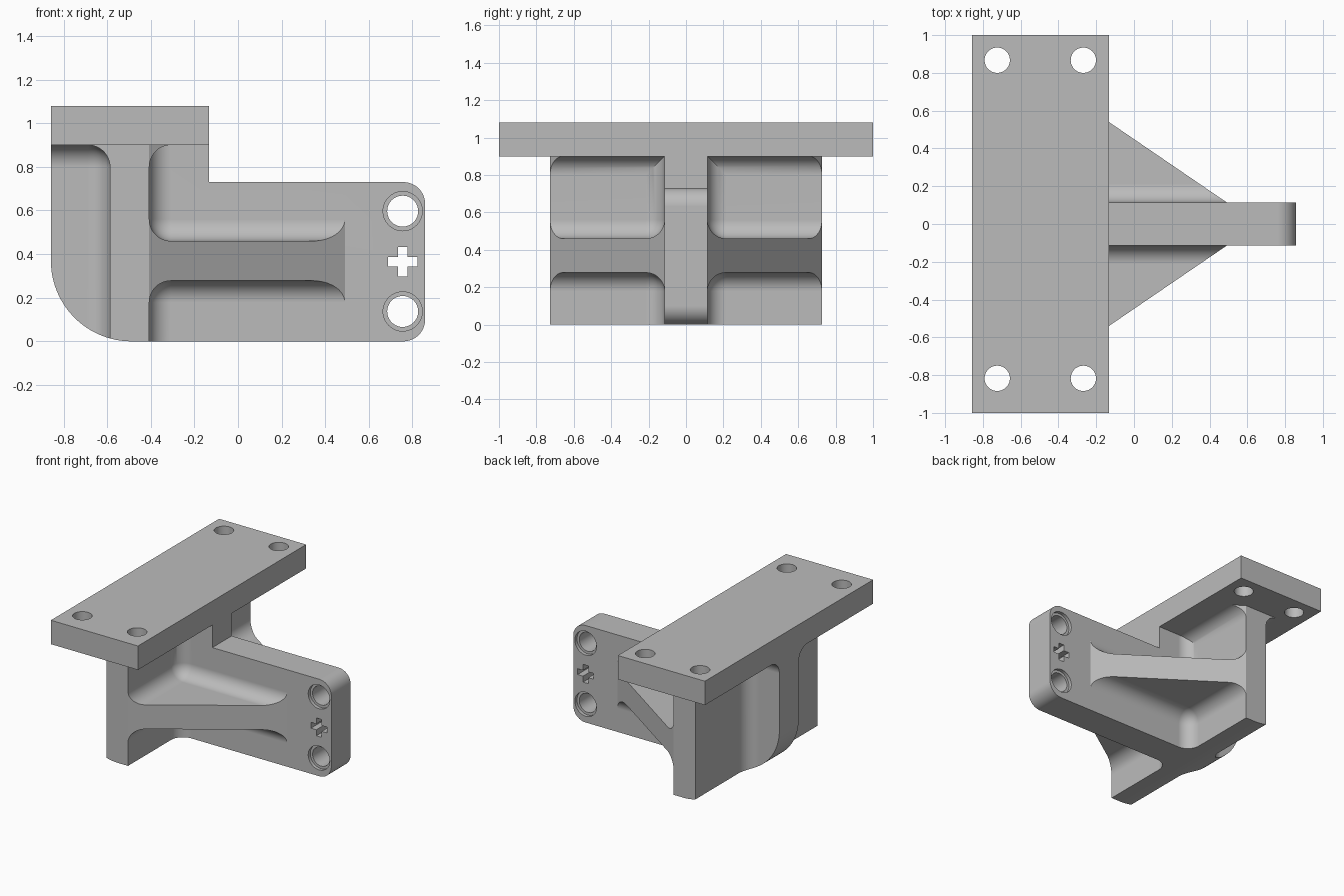
import bpy
import bmesh
from math import cos, sin, radians
from mathutils import Vector

if "Cube" in bpy.data.objects:
    bpy.data.objects.remove(bpy.data.objects["Cube"], do_unlink=True)

# Main dimensions
LEFT, RIGHT = -0.858, 0.858
FLANGE_L, FLANGE_R = -0.587, -0.407
PLATE_R, PLATE_Z, TOP = -0.133, 0.9, 1.08
WEB, WIDE = 0.115, 0.727
RIB_LO, RIB_HI = 0.278, 0.46
FILLET = 0.1


def arc(cx, cy, r, start, end, n):
    steps = [radians(start + (end - start) * i / n) for i in range(n + 1)]
    return [(cx + r * cos(a), cy + r * sin(a)) for a in steps]


def circle(cx, cy, r):
    return arc(cx, cy, r, 0, 360, 40)[:-1]


def finish(name, bm):
    bmesh.ops.recalc_face_normals(bm, faces=bm.faces)
    mesh = bpy.data.meshes.new(name)
    bm.to_mesh(mesh)
    bm.free()
    obj = bpy.data.objects.new(name, mesh)
    bpy.context.collection.objects.link(obj)
    return obj


def prism(name, points, axis, lo, hi):
    """Extrude an (x, z) outline along y, or an (x, y) outline along z."""
    def place(p, d):
        return (p[0], d, p[1]) if axis == "y" else (p[0], p[1], d)
    bm = bmesh.new()
    face = bm.faces.new([bm.verts.new(place(p, lo)) for p in points])
    out = bmesh.ops.extrude_face_region(bm, geom=[face])
    verts = [v for v in out["geom"] if isinstance(v, bmesh.types.BMVert)]
    bmesh.ops.translate(bm, verts=verts, vec=Vector(place((0, 0), hi - lo)))
    return finish(name, bm)


def pocket(name, lo, hi, pairs):
    """Box cutter rounded on the edges where two named planes meet."""
    bm = bmesh.new()
    bmesh.ops.create_cube(bm, size=1)
    for v in bm.verts:
        v.co = [h if c > 0 else l for c, l, h in zip(v.co, lo, hi)]
    chosen = []
    for e in bm.edges:
        mid = (e.verts[0].co + e.verts[1].co) / 2
        if any(all(abs(mid[axis] - value) < 1e-4 for axis, value in pair)
               for pair in pairs):
            chosen.append(e)
    bmesh.ops.bevel(bm, geom=chosen, offset=FILLET, offset_type="OFFSET",
                    segments=12, profile=0.5, affect="EDGES")
    return finish(name, bm)


def combine(target, tool, operation):
    mod = target.modifiers.new(operation, "BOOLEAN")
    mod.operation = operation
    mod.solver = "EXACT"
    mod.object = tool
    bpy.context.view_layer.objects.active = target
    bpy.ops.object.modifier_apply(modifier=mod.name)
    bpy.data.objects.remove(tool, do_unlink=True)


# Side outline of the arm, running up into the plate
outline = (arc(LEFT + 0.37, 0.37, 0.37, 180, 270, 24)
           + arc(RIGHT - 0.1, 0.1, 0.1, 270, 360, 12)
           + arc(RIGHT - 0.1, 0.63, 0.1, 0, 90, 12)
           + [(PLATE_R, 0.73), (PLATE_R, 1.0), (LEFT, 1.0)])
bracket = prism("bracket", outline, "y", -0.9, 0.9)

# Plan outline: full width at the flange, tapering to the web
half = [(-1, WIDE), (FLANGE_R, WIDE), (0.49, WEB), (1, WEB)]
plan = half + [(x, -y) for x, y in reversed(half)]
combine(bracket, prism("plan_trim", plan, "z", -0.5, 1.5), "INTERSECT")

# Rounded pockets on both sides leave the flange, web and rib
for side in (1, -1):
    web = (1, side * WEB)
    y0, y1 = sorted((side * WEB, side * 1.2))
    front, back = (0, FLANGE_R), (0, FLANGE_L)
    under, rib_top, rib_base = (2, PLATE_Z), (2, RIB_HI), (2, RIB_LO)
    cutters = [
        pocket("upper_pocket", (FLANGE_R, y0, RIB_HI), (1.2, y1, PLATE_Z),
               [(front, web), (web, rib_top), (front, rib_top), (front, under)]),
        pocket("lower_pocket", (FLANGE_R, y0, -0.5), (1.2, y1, RIB_LO),
               [(front, web), (web, rib_base), (front, rib_base)]),
        pocket("rear_pocket", (-1.2, y0, -0.5), (FLANGE_L, y1, PLATE_Z),
               [(back, web), (back, under), (web, under)]),
    ]
    for cutter in cutters:
        combine(bracket, cutter, "DIFFERENCE")

# Mounting plate
plate = [(LEFT, -1), (PLATE_R, -1), (PLATE_R, 1), (LEFT, 1)]
combine(bracket, prism("plate", plate, "z", PLATE_Z, TOP), "UNION")

# Plate screw holes
for x in (-0.724, -0.268):
    for y in (0.867, -0.817):
        hole = prism("screw_hole", circle(x, y, 0.067), "z", 0.8, 1.2)
        combine(bracket, hole, "DIFFERENCE")

# Pin holes with shallow counterbores on both sides
HOLE_X = 0.755
for z in (0.137, 0.597):
    combine(bracket, prism("pin_hole", circle(HOLE_X, z, 0.071), "y", -0.3, 0.3),
            "DIFFERENCE")
    for lo, hi in ((-0.3, -WEB + 0.025), (WEB - 0.025, 0.3)):
        combine(bracket, prism("counterbore", circle(HOLE_X, z, 0.09), "y", lo, hi),
                "DIFFERENCE")

# Cross-shaped axle hole
a, b = 0.022, 0.067
quarter = [(b, -a), (b, a), (a, a)]
cross = []
for turn in range(4):
    c, s = (1, 0, -1, 0)[turn], (0, 1, 0, -1)[turn]
    cross += [(HOLE_X + c * x - s * z, 0.365 + s * x + c * z) for x, z in quarter]
combine(bracket, prism("axle_hole", cross, "y", -0.3, 0.3), "DIFFERENCE")

# Material and shading
grey = bpy.data.materials.new("light grey")
grey.use_nodes = True
colour = (0.5, 0.5, 0.5, 1)
grey.diffuse_color = colour
grey.node_tree.nodes["Principled BSDF"].inputs["Base Color"].default_value = colour
bracket.data.materials.clear()
bracket.data.materials.append(grey)
for poly in bracket.data.polygons:
    poly.material_index = 0

bpy.ops.object.select_all(action="DESELECT")
bracket.select_set(True)
bpy.context.view_layer.objects.active = bracket
bpy.ops.object.shade_smooth_by_angle(angle=radians(30))
normals = bracket.modifiers.new("weighted_normals", "WEIGHTED_NORMAL")
normals.keep_sharp = True
